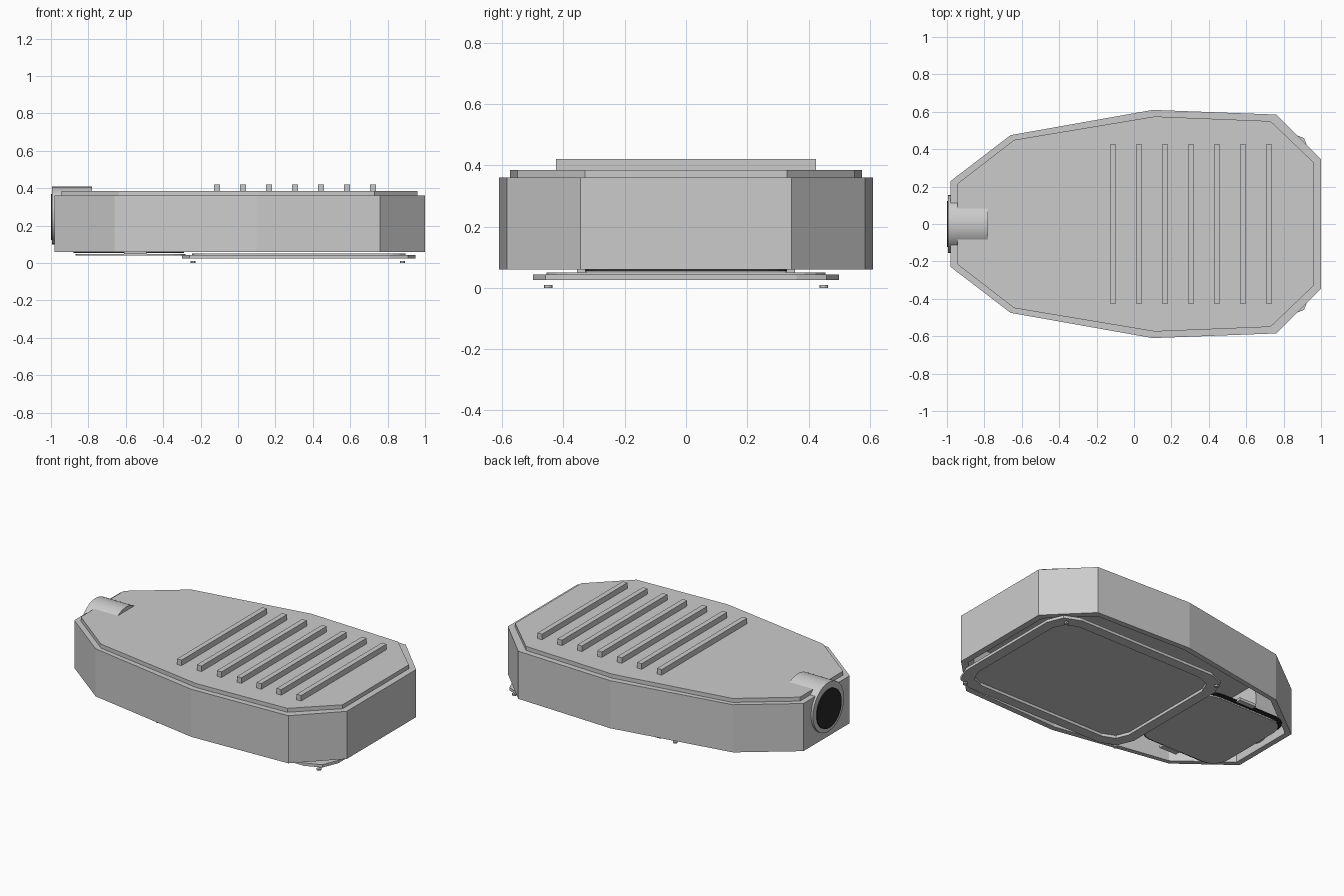
import bpy, bmesh, math
from mathutils import Matrix

if "Cube" in bpy.data.objects:
    bpy.data.objects.remove(bpy.data.objects["Cube"])


def finish(name, bm, mat=None):
    bmesh.ops.recalc_face_normals(bm, faces=bm.faces)
    me = bpy.data.meshes.new(name)
    bm.to_mesh(me)
    bm.free()
    ob = bpy.data.objects.new(name, me)
    bpy.context.collection.objects.link(ob)
    if mat:
        me.materials.append(mat)
    return ob


def mirrored(half):
    """Close a +y half outline by mirroring it across y = 0."""
    return half + [(x, -y) for x, y in reversed(half)]


def rounded_rect(x0, x1, hy, r, seg):
    pts = []
    corners = [(x1 - r, hy - r), (x0 + r, hy - r), (x0 + r, r - hy), (x1 - r, r - hy)]
    for i, (cx, cy) in enumerate(corners):
        for k in range(seg + 1):
            a = math.pi / 2 * (i + k / seg)
            pts.append((cx + r * math.cos(a), cy + r * math.sin(a)))
    return pts


def plate(name, pts, z0, z1, mat=None):
    bm = bmesh.new()
    lo = [bm.verts.new((x, y, z0)) for x, y in pts]
    hi = [bm.verts.new((x, y, z1)) for x, y in pts]
    bm.faces.new(lo)
    bm.faces.new(hi)
    for i in range(len(pts)):
        j = (i + 1) % len(pts)
        bm.faces.new((lo[i], lo[j], hi[j], hi[i]))
    return finish(name, bm, mat)


def frame(name, outer, inner, z0, z1):
    """Flat ring between two outlines with equal point counts."""
    bm = bmesh.new()
    loops = [[bm.verts.new((x, y, z)) for x, y in pts]
             for pts, z in ((outer, z0), (outer, z1), (inner, z1), (inner, z0))]
    n = len(outer)
    for k in range(4):
        a, b = loops[k], loops[(k + 1) % 4]
        for i in range(n):
            j = (i + 1) % n
            bm.faces.new((a[i], a[j], b[j], b[i]))
    return finish(name, bm)


def box(name, x0, x1, y0, y1, z0, z1):
    return plate(name, [(x0, y0), (x1, y0), (x1, y1), (x0, y1)], z0, z1)


def cylinder(name, r, depth, loc, axis='Z', seg=32, mat=None):
    bm = bmesh.new()
    m = Matrix.Translation(loc)
    if axis == 'X':
        m = m @ Matrix.Rotation(math.pi / 2, 4, 'Y')
    bmesh.ops.create_cone(bm, cap_ends=True, segments=seg, radius1=r, radius2=r,
                          depth=depth, matrix=m)
    ob = finish(name, bm, mat)
    bpy.context.view_layer.objects.active = ob
    ob.select_set(True)
    bpy.ops.object.shade_smooth_by_angle()
    ob.select_set(False)
    return ob


black = bpy.data.materials.new("black_rubber")
black.diffuse_color = (0.02, 0.02, 0.02, 1)
black.use_nodes = True
black.node_tree.nodes["Principled BSDF"].inputs["Base Color"].default_value = black.diffuse_color

# Faceted housing shell, open underneath, with a stepped lid
outer = mirrored([(-0.98, 0.23), (-0.66, 0.475), (0.1, 0.61), (0.76, 0.585), (1.0, 0.345)])
inset = mirrored([(-0.945, 0.215), (-0.64, 0.45), (0.11, 0.575), (0.73, 0.55), (0.96, 0.33)])
frame("housing_shell", outer, inset, 0.06, 0.36)
plate("housing_lid", inset, 0.355, 0.385)

# Cooling ribs
for i in range(7):
    x = -0.112 + i * 0.139
    box(f"cooling_rib_{i + 1}", x - 0.016, x + 0.016, -0.425, 0.425, 0.38, 0.42)

# Pole socket with dark bore
cylinder("pole_socket", 0.155, 0.213, (-0.887, 0, 0.254), 'X')
cylinder("socket_bore", 0.122, 0.02, (-0.99, 0, 0.246), 'X', mat=black)

# Lens frame and glass
frame("lens_frame", rounded_rect(-0.3, 0.95, 0.5, 0.14, 2),
      rounded_rect(-0.235, 0.885, 0.435, 0.11, 2), 0.025, 0.043)
plate("lens_glass", rounded_rect(-0.245, 0.895, 0.455, 0.11, 4), 0.043, 0.05)

# Gear access door with its gasket
plate("door_gasket", rounded_rect(-0.88, -0.29, 0.33, 0.1, 4), 0.054, 0.061, black)
plate("access_door", rounded_rect(-0.87, -0.28, 0.308, 0.1, 4), 0.04, 0.049)

# Door clips and frame screws, on both sides
for s, side in ((1, "back"), (-1, "front")):
    box(f"door_clip_{side}", -0.61, -0.49, s * 0.34 - 0.016, s * 0.34 + 0.016, 0.048, 0.066)
    for x, end in ((-0.24, "inner"), (0.88, "outer")):
        cylinder(f"frame_screw_{side}_{end}", 0.014, 0.01, (x, s * 0.45, 0.005), seg=12)
